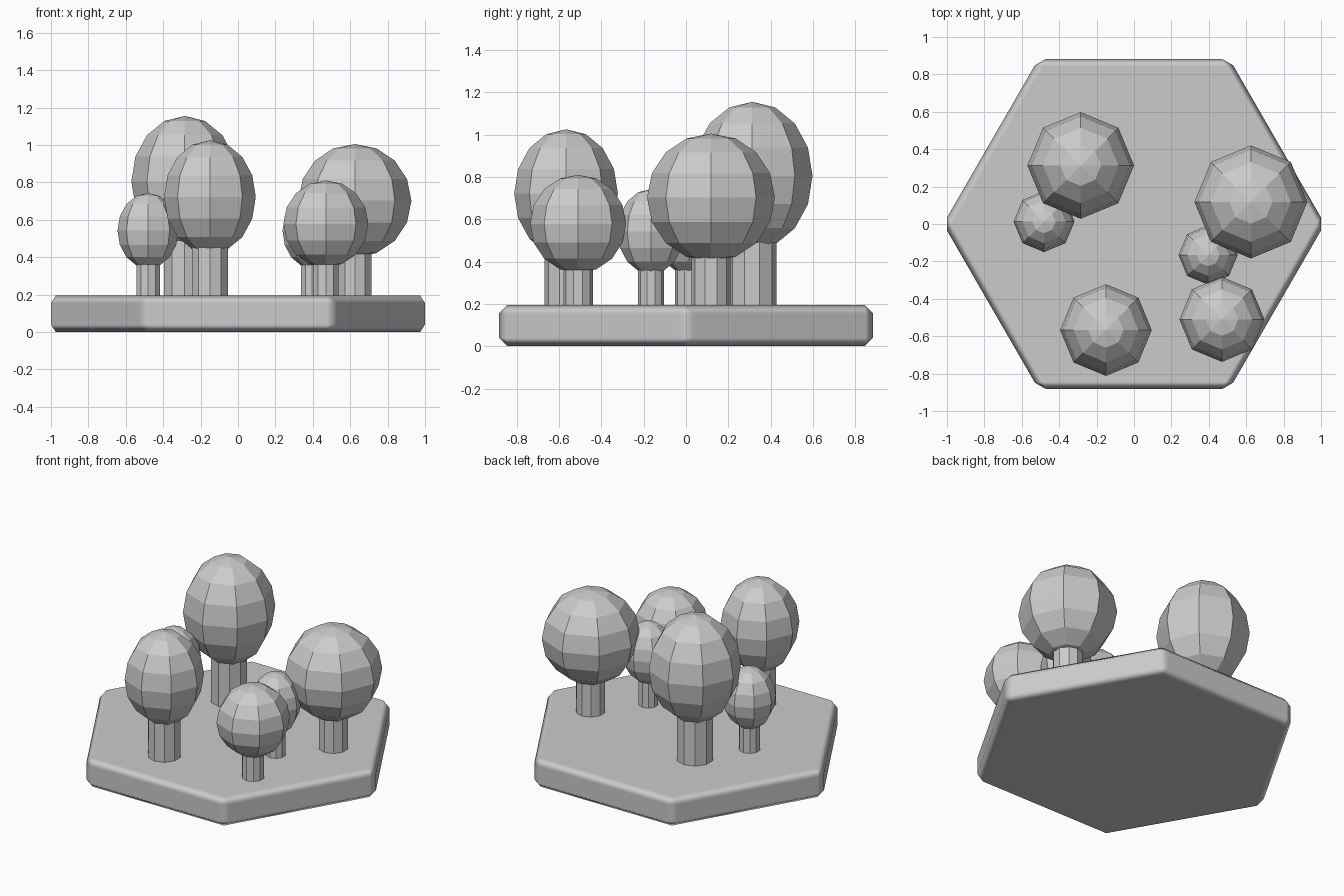
import bpy
from math import pi

if "Cube" in bpy.data.objects:
    bpy.data.objects.remove(bpy.data.objects["Cube"])


def finish(obj, name):
    obj.name = name
    obj.data.name = name
    return obj


# Hexagonal base slab with a chamfer on every edge
BASE_TOP = 0.195
bpy.ops.mesh.primitive_cylinder_add(vertices=6, radius=1.02, depth=BASE_TOP,
                                    location=(0, 0, BASE_TOP / 2), rotation=(0, 0, pi / 2))
base = finish(bpy.context.object, "hexagon_base")
bpy.ops.object.transform_apply(location=True, rotation=True, scale=True)
for poly in base.data.polygons:
    poly.use_smooth = True
bevel = base.modifiers.new("chamfer", 'BEVEL')
bevel.width = 0.04
bevel.segments = 1
bevel.limit_method = 'NONE'
bevel.harden_normals = True


# A tree: ten-sided trunk and a faceted egg-shaped crown
def tree(label, x, y, crown_z, crown_r, crown_h, trunk_r):
    bottom, top = BASE_TOP - 0.03, crown_z - crown_h * 0.6
    bpy.ops.mesh.primitive_cylinder_add(vertices=10, radius=trunk_r, depth=top - bottom,
                                        location=(x, y, (top + bottom) / 2))
    finish(bpy.context.object, "trunk_" + label)
    bpy.ops.mesh.primitive_uv_sphere_add(segments=8, ring_count=8, radius=1,
                                         location=(x, y, crown_z))
    crown = finish(bpy.context.object, "crown_" + label)
    crown.scale = (crown_r, crown_r, crown_h)


tree("back_left", -0.285, 0.313, 0.805, 0.285, 0.35, 0.115)
tree("small_left", -0.481, 0.013, 0.542, 0.163, 0.201, 0.066)
tree("front_left", -0.15, -0.567, 0.722, 0.245, 0.303, 0.102)
tree("front_right", 0.47, -0.51, 0.578, 0.227, 0.232, 0.07)
tree("small_right", 0.396, -0.166, 0.542, 0.158, 0.201, 0.062)
tree("back_right", 0.625, 0.118, 0.702, 0.302, 0.303, 0.092)
